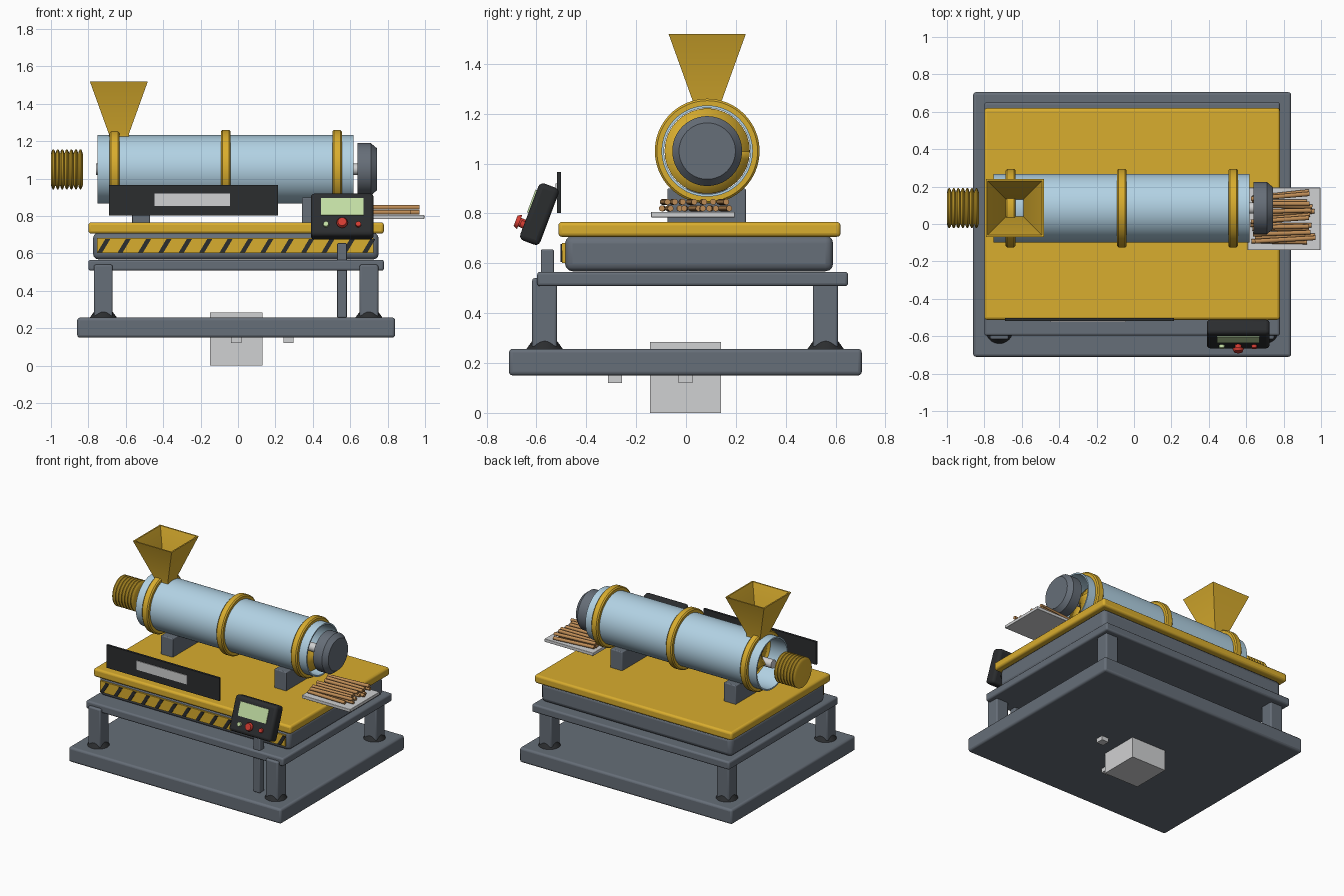
import bpy, bmesh, math, random
from mathutils import Matrix, Vector

if "Cube" in bpy.data.objects:
    bpy.data.objects.remove(bpy.data.objects["Cube"], do_unlink=True)
random.seed(4)


def material(name, hexcode):
    srgb = [int(hexcode[i:i + 2], 16) / 255 for i in (0, 2, 4)]
    col = [c / 12.92 if c < 0.04 else ((c + 0.055) / 1.055) ** 2.4 for c in srgb] + [1]
    m = bpy.data.materials.new(name)
    m.use_nodes = True
    m.diffuse_color = col
    m.node_tree.nodes["Principled BSDF"].inputs["Base Color"].default_value = col
    return m


STEEL = material("steel grey", "666E78")
YELLOW = material("machine yellow", "D9AD2E")
BLUE = material("pale blue", "B2D2E4")
BLACK = material("charcoal black", "2B2D2F")
PALE = material("pale grey", "D0D1D2")
GREEN = material("screen green", "C3DEA4")
RED = material("button red", "D23C32")
WOOD = material("wood brown", "BE8C56")


def finish(name, bm, mat, matrix=None, bevel=0):
    """Turn a bmesh into a shaded object."""
    bmesh.ops.recalc_face_normals(bm, faces=bm.faces)
    mesh = bpy.data.meshes.new(name)
    bm.to_mesh(mesh)
    bm.free()
    mesh.materials.append(mat)
    ob = bpy.data.objects.new(name, mesh)
    bpy.context.collection.objects.link(ob)
    if matrix is not None:
        ob.matrix_world = matrix
    if bevel:
        mod = ob.modifiers.new("soft_edges", "BEVEL")
        mod.width, mod.segments = bevel, 3
    bpy.ops.object.select_all(action="DESELECT")
    ob.select_set(True)
    bpy.context.view_layer.objects.active = ob
    bpy.ops.object.shade_smooth_by_angle(angle=math.radians(35))
    return ob


def block(name, x, y, z, mat, bevel=0, place=None):
    """Box from (min, max) spans."""
    spans = (x, y, z)
    bm = bmesh.new()
    bmesh.ops.create_cube(bm, size=1)
    for v in bm.verts:
        v.co = [(a + b) / 2 + c * (b - a) for c, (a, b) in zip(v.co, spans)]
    return finish(name, bm, mat, place, bevel)


def rod(name, r1, r2, start, end, mat, segs=32, place=None):
    """Cylinder or cone between two points."""
    a, b = Vector(start), Vector(end)
    bm = bmesh.new()
    bmesh.ops.create_cone(bm, cap_ends=True, segments=segs, radius1=r1, radius2=r2,
                          depth=(b - a).length)
    turn = (b - a).to_track_quat("Z", "Y").to_matrix().to_4x4()
    bm.transform(Matrix.Translation((a + b) / 2) @ turn)
    return finish(name, bm, mat, place)


AXIS = Matrix.Translation((0, 0.085, 1.05))


def lathe(name, profile, mat, closed=True, segs=64):
    """Spin (x, radius) points around the barrel axis."""
    bm = bmesh.new()
    rings = []
    for k in range(segs):
        a = 2 * math.pi * k / segs
        rings.append([bm.verts.new((x, r * math.cos(a), r * math.sin(a))) for x, r in profile])
    n = len(profile)
    for k in range(segs):
        p, q = rings[k], rings[(k + 1) % segs]
        for i in range(n if closed else n - 1):
            j = (i + 1) % n
            bm.faces.new((p[i], p[j], q[j], q[i]))
    if not closed:
        bm.faces.new([r[0] for r in rings])
        bm.faces.new([r[-1] for r in rings])
    return finish(name, bm, mat, AXIS)


# Base, legs and frame
block("base_plate", (-0.86, 0.84), (-0.71, 0.705), (0.15, 0.257), STEEL, 0.015)
for sx, x in (("right", -0.72), ("left", 0.70)):
    for sy, y in (("front", -0.567), ("back", 0.56)):
        block(f"{sy}_{sx}_leg", (x - 0.05, x + 0.05), (y - 0.05, y + 0.05), (0.26, 0.54), STEEL, 0.01)
        rod(f"{sy}_{sx}_foot", 0.074, 0.05, (x, y, 0.255), (x, y, 0.288), BLACK)
block("frame_plate", (-0.80, 0.78), (-0.597, 0.65), (0.508, 0.566), STEEL, 0.012)
block("body", (-0.775, 0.752), (-0.485, 0.59), (0.568, 0.71), STEEL, 0.03)
block("deck", (-0.80, 0.78), (-0.512, 0.62), (0.706, 0.766), YELLOW, 0.015)

# Socket box and pegs under the base
block("under_box", (-0.15, 0.13), (-0.145, 0.14), (0, 0.285), PALE)
for i, (x, y) in enumerate(((-0.01, -0.285), (0.27, -0.002))):
    block(f"under_peg_{i}", (x - 0.028, x + 0.028), (y - 0.028, y + 0.028), (0.12, 0.17), PALE)

# Hazard strip with slanted bars
block("hazard_strip", (-0.755, 0.725), (-0.497, -0.48), (0.602, 0.682), YELLOW)
bm = bmesh.new()
for k in range(14):
    x = -0.725 + k * 0.109
    low, high = 0.606, 0.678
    quad = [(x - 0.027, low), (x, low), (x + 0.043, high), (x + 0.016, high)]
    face = bm.faces.new([bm.verts.new((px, -0.498, pz)) for px, pz in quad])
    ext = bmesh.ops.extrude_face_region(bm, geom=[face])
    bmesh.ops.translate(bm, vec=(0, -0.005, 0),
                        verts=[g for g in ext["geom"] if isinstance(g, bmesh.types.BMVert)])
finish("hazard_bars", bm, BLACK)

# Sign panel
block("sign_panel", (-0.69, 0.213), (-0.518, -0.502), (0.802, 0.967), BLACK)
block("sign_label", (-0.447, -0.043), (-0.523, -0.517), (0.855, 0.92), PALE)

# Tilted control box on its post
block("control_post", (0.53, 0.582), (-0.582, -0.53), (0.257, 0.655), STEEL, 0.006)
TILT = Matrix.Translation((0.557, -0.588, 0.797)) @ Matrix.Rotation(math.radians(-20.6), 4, "X")
block("control_box", (-0.168, 0.168), (-0.043, 0.043), (-0.122, 0.122), BLACK, 0.02, TILT)
block("control_screen", (-0.113, 0.113), (-0.049, -0.042), (-0.01, 0.087), GREEN, 0, TILT)
for name, x, mat in (("green", -0.087, GREEN), ("red", 0.086, RED)):
    rod(f"{name}_button", 0.016, 0.014, (x, -0.04, -0.062), (x, -0.058, -0.062), mat, 24, TILT)
rod("stop_stem", 0.018, 0.018, (0, -0.04, -0.058), (0, -0.066, -0.058), RED, 24, TILT)
rod("stop_head", 0.03, 0.023, (0, -0.063, -0.058), (0, -0.08, -0.058), RED, 32, TILT)

# Barrel, bands and saddles
lathe("barrel", [(-0.75, 0.183), (0.617, 0.183), (0.617, 0.173), (-0.75, 0.173)], BLUE)
for i, x in enumerate((-0.66, -0.065, 0.53)):
    lathe(f"barrel_band_{i}", [(x - 0.026, 0.18), (x - 0.026, 0.202), (x - 0.018, 0.21),
                               (x + 0.018, 0.21), (x + 0.026, 0.202), (x + 0.026, 0.18)], YELLOW)
for i, x in enumerate((-0.518, 0.39)):
    block(f"saddle_{i}", (x - 0.048, x + 0.048), (-0.075, 0.24), (0.76, 0.9), STEEL, 0.006)

# Auger screw inside the barrel
rod("auger_shaft", 0.03, 0.03, (-0.76, 0, 0), (0.64, 0, 0), PALE, 24, AXIS)
bm = bmesh.new()
last = None
turns, steps = 6, 32
for k in range(turns * steps + 1):
    a = 2 * math.pi * k / steps
    x = -0.72 + 1.3 * k / (turns * steps)
    pair = [bm.verts.new((x, r * math.cos(a), r * math.sin(a))) for r in (0.028, 0.171)]
    if last:
        bm.faces.new((last[0], last[1], pair[1], pair[0]))
    last = pair
finish("auger_flight", bm, YELLOW, AXIS).modifiers.new("thickness", "SOLIDIFY").thickness = 0.01

# End die and finned motor
lathe("end_die", [(0.64, 0.14), (0.71, 0.14), (0.742, 0.113)], STEEL, False)
fins = [(-1.0, 0.085)]
for k in range(7):
    x = -1.0 + k * 0.0243
    fins += [(x + 0.004, 0.098), (x + 0.009, 0.107), (x + 0.015, 0.107),
             (x + 0.020, 0.098), (x + 0.0243, 0.085)]
lathe("finned_motor", fins, YELLOW, False, 48)

# Feed hopper, a thin open funnel
bm = bmesh.new()
loops = []
for half, z in ((0.054, 1.22), (0.054, 1.24), (0.155, 1.52), (0.145, 1.52), (0.046, 1.24), (0.046, 1.22)):
    loops.append([bm.verts.new((-0.637 + sx * half, 0.085 + sy * half, z))
                  for sx, sy in ((-1, -1), (1, -1), (1, 1), (-1, 1))])
for i in range(len(loops)):
    p, q = loops[i], loops[(i + 1) % len(loops)]
    for k in range(4):
        bm.faces.new((p[k], p[(k + 1) % 4], q[(k + 1) % 4], q[k]))
finish("feed_hopper", bm, YELLOW)

# Output tray with loose sticks
block("output_tray", (0.607, 0.996), (-0.14, 0.195), (0.784, 0.806), PALE, 0.003)
for layer, (count, z) in enumerate(((9, 0.82), (7, 0.846))):
    for k in range(count):
        y = -0.09 + 0.24 * k / (count - 1) + random.uniform(-0.008, 0.008)
        skew = random.uniform(-0.01, 0.04)
        x = random.uniform(0.615, 0.65)
        rod(f"stick_{layer}_{k}", 0.012, 0.012, (x, y - skew / 2, z),
            (x + random.uniform(0.29, 0.33), y + skew / 2, z), WOOD, 12)
